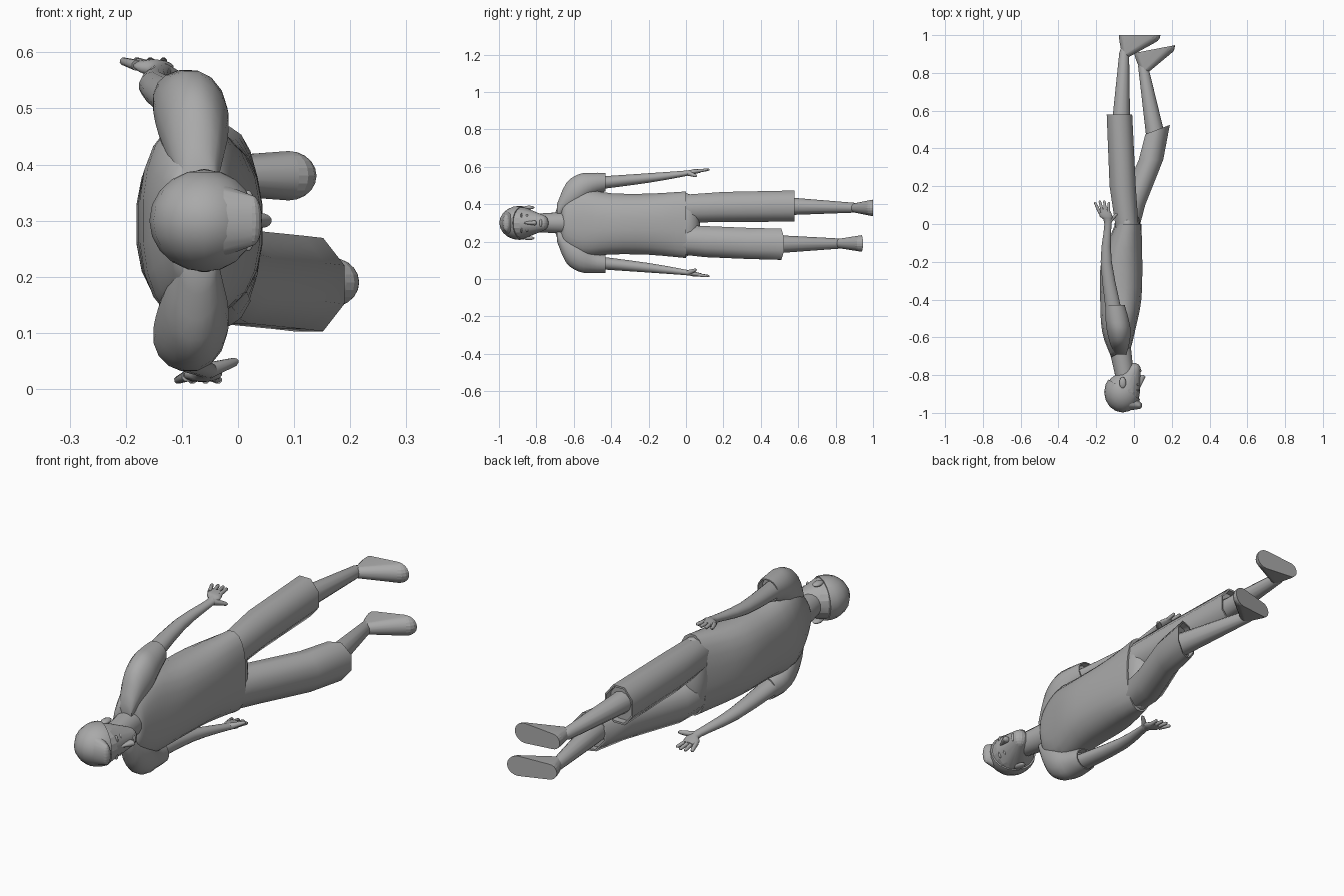
import bpy, bmesh, math
from mathutils import Matrix, Vector

default_cube = bpy.data.objects.get("Cube")
if default_cube:
    bpy.data.objects.remove(default_cube)

colour = (.4, .4, .4, 1)
grey = bpy.data.materials.new("plain grey")
grey.use_nodes = True
grey.diffuse_color = colour
grey.node_tree.nodes["Principled BSDF"].inputs["Base Color"].default_value = colour

middle = .3  # height of the body's mirror plane


def finish(name, bm, angle=60):
    """Turn a bmesh into a shaded grey object."""
    bmesh.ops.recalc_face_normals(bm, faces=bm.faces)
    mesh = bpy.data.meshes.new(name)
    bm.to_mesh(mesh)
    bm.free()
    mesh.materials.append(grey)
    part = bpy.data.objects.new(name, mesh)
    bpy.context.collection.objects.link(part)
    bpy.ops.object.select_all(action='DESELECT')
    part.select_set(True)
    bpy.context.view_layer.objects.active = part
    bpy.ops.object.shade_smooth_by_angle(angle=math.radians(angle))


def skin(bm, sections):
    """Bridge a row of closed sections and cap both ends."""
    loops = [[bm.verts.new(point) for point in section] for section in sections]
    for lower, upper in zip(loops, loops[1:]):
        for i in range(len(lower)):
            bm.faces.new((lower[i - 1], lower[i], upper[i], upper[i - 1]))
    bm.faces.new(loops[0])
    bm.faces.new(loops[-1])


def circle(sides, power=1):
    """Directions around a section; a power below one makes it boxier."""
    step = math.tau / sides
    turns = [(math.cos(step * (i + .5)), math.sin(step * (i + .5))) for i in range(sides)]
    return [[math.copysign(abs(d) ** power, d) for d in pair] for pair in turns]


def tube(bm, start, end, thick, thin, sides=12):
    """Tapered limb with a rounded tip."""
    start, end = Vector(start), Vector(end)
    across = (end - start).orthogonal().normalized()
    other = (end - start).normalized().cross(across)
    sections = []
    for along, radius in ((0, thick), (.9, thin), (1, thin / 2)):
        centre = start.lerp(end, along)
        sections.append([centre + radius * (across * c + other * s) for c, s in circle(sides)])
    skin(bm, sections)


def ball(bm, centre, size):
    """Ellipsoid with three half-sizes."""
    place = Matrix.Translation(centre) @ Matrix.Diagonal((*size, 1))
    bmesh.ops.create_uvsphere(bm, u_segments=16, v_segments=10, radius=1, matrix=place)


def wrap(bm):
    """Replace everything by its convex hull."""
    result = bmesh.ops.convex_hull(bm, input=bm.verts)
    loose = set(result["geom_interior"] + result["geom_unused"])
    bmesh.ops.delete(bm, geom=[g for g in loose if isinstance(g, bmesh.types.BMVert)], context='VERTS')


def smooth_rows(rows, steps=3):
    """Add curved in-between rows to a few given ones."""
    result = []
    for i in range(len(rows) - 1):
        before, after = rows[max(i - 1, 0)], rows[min(i + 2, len(rows) - 1)]
        for k in range(steps):
            t = k / steps
            result.append([
                b + t / 2 * (c - a + t * (2 * a - 5 * b + 4 * c - d + t * (3 * (b - c) + d - a)))
                for a, b, c, d in zip(before, rows[i], rows[i + 1], after)])
    return result + [rows[-1]]


def sweep(bm, rows, sides=16, power=1):
    """Body tube with rows of y, x, z, half-width, half-height and slant."""
    skin(bm, [[Vector((x + wide * c, y + slant * wide * c, z + tall * s))
               for c, s in circle(sides, power)]
              for y, x, z, wide, tall, slant in rows])


def garment(bm, rows, sides=16, power=1, depth=.03):
    """Cloth tube folded inward at the hem."""
    y, x, z, wide, tall, slant = rows[-1]
    folded = [(y - drop, x, z, wide * .9, tall * .9, slant) for drop in (0, depth)]
    sweep(bm, [*rows, *folded], sides, power)


# Shirt body, from slanted neckline to open hem
bm = bmesh.new()
garment(bm, smooth_rows([
    (-.68, -.07, middle, .052, .065, .5),
    (-.66, -.07, middle, .06, .12, .4),
    (-.56, -.08, middle, .09, .18, .1),
    (-.4, -.07, .295, .11, .165, 0),
    (-.2, -.065, .293, .11, .165, 0),
    (0, -.03, .29, .07, .18, 0)]), sides=20, power=.85)
finish("shirt_body", bm)

# Neck
bm = bmesh.new()
tube(bm, (-.05, -.8, middle), (-.08, -.62, middle), .05, .06, sides=16)
finish("neck", bm)

# Head wrapped around a cranium and a chin
skull = Vector((-.06, -.89, middle))
bm = bmesh.new()
ball(bm, skull, (.092, .1, .086))
ball(bm, (0, -.77, middle), (.036, .035, .042))
wrap(bm)
finish("head", bm)

# Hair cap cut off along a slanted hairline
bm = bmesh.new()
ball(bm, skull, (.098, .108, .091))
bmesh.ops.bisect_plane(bm, geom=[*bm.verts, *bm.edges, *bm.faces], clear_outer=True,
                       plane_co=skull + Vector((0, .02, 0)), plane_no=(.5, .8, 0))
bmesh.ops.holes_fill(bm, edges=bm.edges)
finish("hair", bm)

# Fringe combed forward over the brow
bm = bmesh.new()
ball(bm, (-.05, -.94, middle), (.06, .05, .07))
ball(bm, (.025, -.96, middle), (.018, .02, .045))
wrap(bm)
finish("fringe", bm)

# Nose and lips
bm = bmesh.new()
ball(bm, (.025, -.86, middle), (.01, .01, .006))
ball(bm, (.042, -.81, middle), (.018, .012, .013))
wrap(bm)
finish("nose", bm)
bm = bmesh.new()
ball(bm, (.032, -.777, middle), (.008, .008, .02))
finish("lips", bm)

# Paired features on both sides of the face
for name, x, y, offset, size in (
        ("eyes", .015, -.85, .034, (.01, .007, .014)),
        ("eyebrows", .018, -.88, .034, (.01, .005, .02)),
        ("ears", -.06, -.84, .082, (.018, .03, .01))):
    bm = bmesh.new()
    for side in (-1, 1):
        ball(bm, (x, y, middle + side * offset), size)
    finish(name, bm)

# Arms: the right one mirrors the left and swings forward
shoulder = smooth_rows([
    (-.69, -.07, .36, .03, .04, 0),
    (-.64, -.075, .43, .05, .085, 0),
    (-.57, -.08, .475, .064, .088, 0),
    (-.5, -.09, .505, .062, .064, 0),
    (-.43, -.1, .518, .052, .05, 0)])
forearm = smooth_rows([
    (-.5, -.1, .51, .045, .036, 0),
    (-.2, -.147, .54, .03, .026, 0),
    (0, -.138, .565, .019, .015, 0),
    (.04, -.148, .573, .034, .014, 0),
    (.08, -.16, .578, .03, .009, 0)])


def sleeve(bm):
    garment(bm, shoulder)


def arm(bm):
    sweep(bm, forearm)
    for k in (-1.5, -.5, .5, 1.5):
        knuckle = Vector((k * .015 - .158, .06, .577))
        reach = Vector((k * .01 - .012, .07 - abs(k) * .01, .008))
        tube(bm, knuckle, knuckle + reach, .01, .007, sides=8)
    tube(bm, (-.135, .01, .567), (-.09, .055, .55), .015, .008, sides=8)


for side in ("left", "right"):
    for name, make in (("sleeve", sleeve), ("arm", arm)):
        bm = bmesh.new()
        make(bm)
        if side == "right":
            for v in bm.verts:
                v.co.x += .16 * max(0, v.co.y + .5)
                v.co.z = 2 * middle - v.co.z
        finish(side + "_" + name, bm)

# Trousers: hips, a straight leg and a leg bent forward at the knee
bm = bmesh.new()
ball(bm, (-.035, 0, .29), (.068, .075, .17))
finish("trouser_hips", bm)
bm = bmesh.new()
garment(bm, [
    (-.03, -.035, .375, .065, .08, 0),
    (.2, -.06, .385, .075, .087, 0),
    (.58, -.077, .39, .073, .09, 0)], sides=8)
finish("left_trouser_leg", bm)
bm = bmesh.new()
garment(bm, [
    (-.03, -.035, .21, .065, .085, 0),
    (.1, -.01, .2, .075, .09, 0),
    (.34, .09, .19, .07, .09, 0),
    (.5, .125, .186, .07, .09, .38)], sides=8)
finish("right_trouser_leg", bm)

# Shins and flat-soled feet, each foot wrapped around heel, toes and ankle
for side, knee, ankle, heel, turn in (
        ("left", (-.07, .5, .39), (-.05, .95, .38), (-.08, 1, .38), 0),
        ("right", (.115, .46, .186), (.04, .88, .19), (0, .905, .19), .19)):
    bm = bmesh.new()
    tube(bm, knee, ankle, .05, .026)
    finish(side + "_shin", bm)
    bm = bmesh.new()
    ball(bm, (.035, 0, 0), (.035, .085, .034))
    ball(bm, (.17, 0, 0), (.05, .044, .044))
    ball(bm, (.04, -.09, 0), (.025, .03, .026))
    for v in bm.verts:
        v.co.y = min(v.co.y, 0)
    wrap(bm)
    bm.transform(Matrix.Translation(heel) @ Matrix.Rotation(turn, 4, 'Z'))
    finish(side + "_foot", bm, angle=50)
